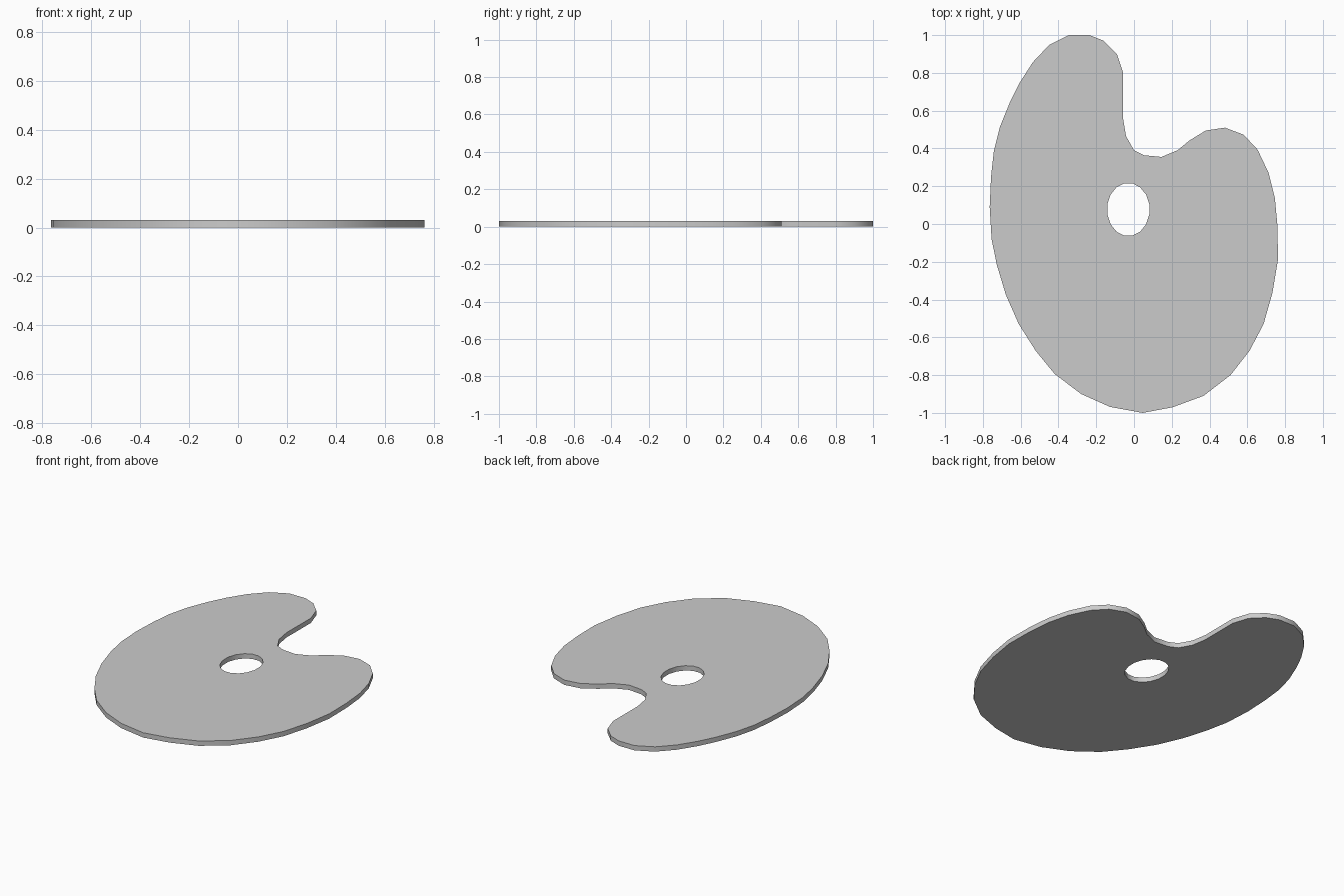
import bpy, bmesh
from math import sin, cos, tau, radians

if "Cube" in bpy.data.objects:
    bpy.data.objects.remove(bpy.data.objects["Cube"])

THICK = 0.03

# Outer outline, clockwise from the tip of the left lobe
outline = [
    (-0.345, 1.0), (-0.235, 1.0), (-0.16, 0.97), (-0.09, 0.9), (-0.057, 0.8),
    (-0.058, 0.56), (-0.042, 0.465), (0.0, 0.39), (0.053, 0.364), (0.145, 0.355),
    (0.23, 0.39), (0.295, 0.443), (0.38, 0.495), (0.482, 0.51), (0.58, 0.473),
    (0.654, 0.394), (0.712, 0.272), (0.746, 0.137), (0.76, -0.016), (0.762, -0.19),
    (0.733, -0.365), (0.686, -0.53), (0.611, -0.672), (0.511, -0.8), (0.368, -0.91),
    (0.205, -0.97), (0.046, -1.0), (-0.128, -0.968), (-0.28, -0.9), (-0.42, -0.794),
    (-0.52, -0.672), (-0.61, -0.53), (-0.678, -0.376), (-0.726, -0.217),
    (-0.754, -0.08), (-0.764, 0.09), (-0.757, 0.249), (-0.742, 0.386), (-0.71, 0.513),
    (-0.657, 0.645), (-0.604, 0.75), (-0.535, 0.857), (-0.45, 0.947)]

# Oval thumb hole
SIDES = 16
hole = [(-0.03 + 0.113 * cos(tau * (i + 0.5) / SIDES),
         0.077 + 0.141 * sin(tau * (i + 0.5) / SIDES)) for i in range(SIDES)]


def add_loop(bm, points):
    verts = [bm.verts.new((x, y, 0)) for x, y in points]
    return [bm.edges.new((v, verts[i - 1])) for i, v in enumerate(verts)]


# Flat board: fill between the loops, then give it thickness
bm = bmesh.new()
edges = add_loop(bm, outline) + add_loop(bm, hole)
bmesh.ops.triangle_fill(bm, edges=edges, use_beauty=True, use_dissolve=False,
                        normal=(0, 0, 1))
result = bmesh.ops.extrude_face_region(bm, geom=bm.faces[:], use_keep_orig=True)
top = [g for g in result["geom"] if isinstance(g, bmesh.types.BMVert)]
bmesh.ops.translate(bm, verts=top, vec=(0, 0, THICK))
bmesh.ops.recalc_face_normals(bm, faces=bm.faces[:])

mesh = bpy.data.meshes.new("palette_board")
bm.to_mesh(mesh)
bm.free()
board = bpy.data.objects.new("palette_board", mesh)
bpy.context.collection.objects.link(board)

# Smooth rim with crisp top and bottom edges
bpy.context.view_layer.objects.active = board
board.select_set(True)
bpy.ops.object.shade_smooth_by_angle(angle=radians(40))
